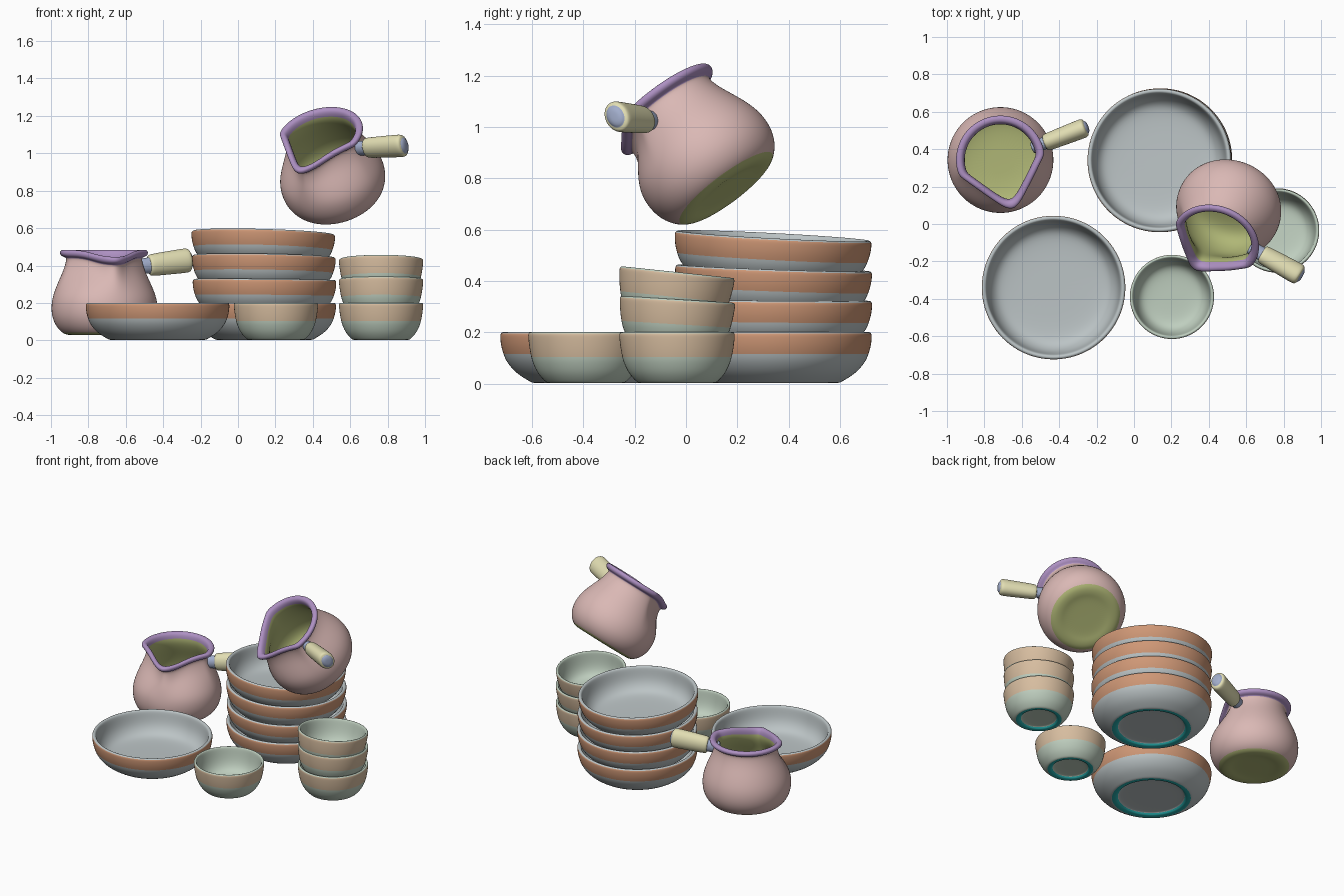
import bpy, bmesh
from math import sin, cos, pi, radians, exp, sqrt, atan2
from mathutils import Matrix, Vector, Euler

if "Cube" in bpy.data.objects:
    bpy.data.objects.remove(bpy.data.objects["Cube"])


def mat(name, r, g, b):
    m = bpy.data.materials.new(name)
    m.diffuse_color = (r, g, b, 1)
    m.use_nodes = True
    m.node_tree.nodes["Principled BSDF"].inputs["Base Color"].default_value = m.diffuse_color
    return m


M = {
    "slate": mat("slate", .50, .55, .56), "orange": mat("orange", .62, .31, .18),
    "sage": mat("sage", .52, .62, .52), "tan": mat("tan", .68, .51, .35),
    "teal": mat("teal", .02, .42, .42), "pink": mat("pink", .70, .48, .46),
    "purple": mat("purple", .42, .28, .54), "olive": mat("olive", .43, .47, .18),
    "yellow": mat("yellow", .76, .73, .45), "blue": mat("blue", .36, .42, .60),
}


def lathe(name, profile, n=32, deform=None):
    """Revolve (radius, z, material of the strip leading to this point)."""
    me = bpy.data.meshes.new(name)
    names = list(dict.fromkeys(p[2] for p in profile))
    for k in names:
        me.materials.append(M[k])
    bm = bmesh.new()
    prev = None
    for r, z, k in profile:
        if r == 0:
            row = [bm.verts.new((0, 0, z))] * n
        else:
            row = []
            for i in range(n):
                a = 2 * pi * i / n
                rr, zz = deform(r, z, a) if deform else (r, z)
                row.append(bm.verts.new((rr * cos(a), rr * sin(a), zz)))
        if prev:
            for i in range(n):
                j = (i + 1) % n
                quad = dict.fromkeys((prev[i], row[i], row[j], prev[j]))
                f = bm.faces.new(list(quad))
                f.material_index = names.index(k)
                f.smooth = True
        prev = row
    bmesh.ops.recalc_face_normals(bm, faces=bm.faces)
    bm.to_mesh(me)
    bm.free()
    return me


def place(name, me, matrix):
    ob = bpy.data.objects.new(name, me)
    bpy.context.collection.objects.link(ob)
    ob.matrix_world = matrix
    sub = ob.modifiers.new("smooth", "SUBSURF")
    sub.levels = sub.render_levels = 2
    return ob


def pose(x, y, z, rx=0, ry=0):
    return Matrix.Translation((x, y, z)) @ Euler((radians(rx), radians(ry), 0)).to_matrix().to_4x4()


# Large bowl: foot ring, wall, coloured band, rim, inside
S, O, T = "slate", "orange", "teal"
large = lathe("large_bowl", [
    (0, .02, S), (.20, .02, S), (.217, .015, S), (.222, .002, T), (.258, .002, T),
    (.268, .007, S), (.325, .04, S), (.362, .085, S), (.374, .115, S),
    (.384, .15, O), (.387, .185, O), (.385, .195, O), (.377, .202, S),
    (.364, .199, S), (.358, .18, S), (.348, .11, S), (.315, .06, S),
    (.27, .04, S), (.15, .036, S), (0, .036, S)])
for i, p in enumerate([(-.43, -.34, 0), (.14, .34, 0), (.14, .34, .125, -.5, .5),
                       (.135, .335, .25, -2, 1), (.13, .33, .376, -3, 1.6)]):
    place(f"large_bowl_{i + 1}", large, pose(*p))

# Small bowl
S, O = "sage", "tan"
small = lathe("small_bowl", [
    (0, .018, S), (.10, .018, S), (.117, .013, S), (.121, .002, T), (.15, .002, T),
    (.16, .008, S), (.19, .04, S), (.208, .08, S), (.214, .10, S),
    (.222, .14, O), (.227, .185, O), (.226, .195, O), (.220, .202, S),
    (.210, .199, S), (.206, .18, S), (.197, .11, S), (.175, .06, S),
    (.14, .038, S), (.07, .034, S), (0, .034, S)])
for i, p in enumerate([(.203, -.39, 0), (.765, -.035, 0),
                       (.765, -.045, .128, -3.5, 0), (.765, -.055, .235, -6, 0)]):
    place(f"small_bowl_{i + 1}", small, pose(*p))


# Jug: the upper wall is pulled into a pointed spout toward local -y
def spout(r, z, a):
    d = atan2(sin(a + pi / 2), cos(a + pi / 2))
    d = sqrt(d * d + radians(7) ** 2)
    f = 1
    if d < radians(83.6):
        f = .194 / cos(d - radians(50)) / .233
    t = min(1, max(0, (z - .2) / .21))
    w = t * t * (3 - 2 * t)
    return r * (1 + w * (f - 1)), z - w * .04 * exp(-(d / radians(40)) ** 2)


K, P, G = "pink", "purple", "olive"
jug = lathe("jug", [
    (0, .008, G), (.13, .008, G), (.16, .0, G), (.20, 0, G), (.225, .012, G),
    (.255, .04, K), (.28, .09, K), (.286, .15, K), (.277, .21, K), (.25, .28, K),
    (.222, .34, K), (.206, .39, K), (.205, .415, K), (.220, .418, P),
    (.237, .428, P), (.240, .448, P), (.226, .458, P), (.206, .455, P),
    (.196, .44, P), (.192, .42, P), (.190, .39, G), (.206, .34, G), (.234, .28, G),
    (.26, .21, G), (.268, .15, G), (.26, .09, G), (.22, .045, G), (.12, .03, G),
    (0, .03, G)], 48, spout)

# Jug handle: collar, oval grip, end cap (built along its own z)
Y, B = "yellow", "blue"
handle = lathe("handle", [
    (0, -.07, B), (.038, -.07, B), (.04, -.06, B), (.042, .0, B), (.042, .006, B),
    (.05, .006, Y), (.056, .012, Y), (.059, .04, Y), (.064, .20, Y), (.064, .225, Y),
    (.058, .238, Y), (.044, .241, Y), (.04, .247, B), (.025, .253, B), (0, .254, B)], 20)
grip = (Matrix.Rotation(radians(7), 4, 'Z') @ Matrix.Translation((.25, 0, .372))
        @ Matrix.Rotation(radians(83), 4, 'Y') @ Matrix.Diagonal((1.03, .82, 1, 1)))

# One standing jug and one tipped to pour
standing = Matrix.Translation((-.714, .342, .028)) @ Matrix.Rotation(radians(14), 4, 'Z')
up = Vector((-.235, -.586, .779)).normalized()
back = Vector((.46, .64, .62))
back = (back - up * back.dot(up)).normalized()
tipped = Matrix((back.cross(up), back, up)).transposed().to_4x4()
tipped.translation = (.54, .165, .75)
for label, m in (("standing", standing), ("pouring", tipped)):
    place(label + "_jug", jug, m)
    place(label + "_jug_handle", handle, m @ grip)
